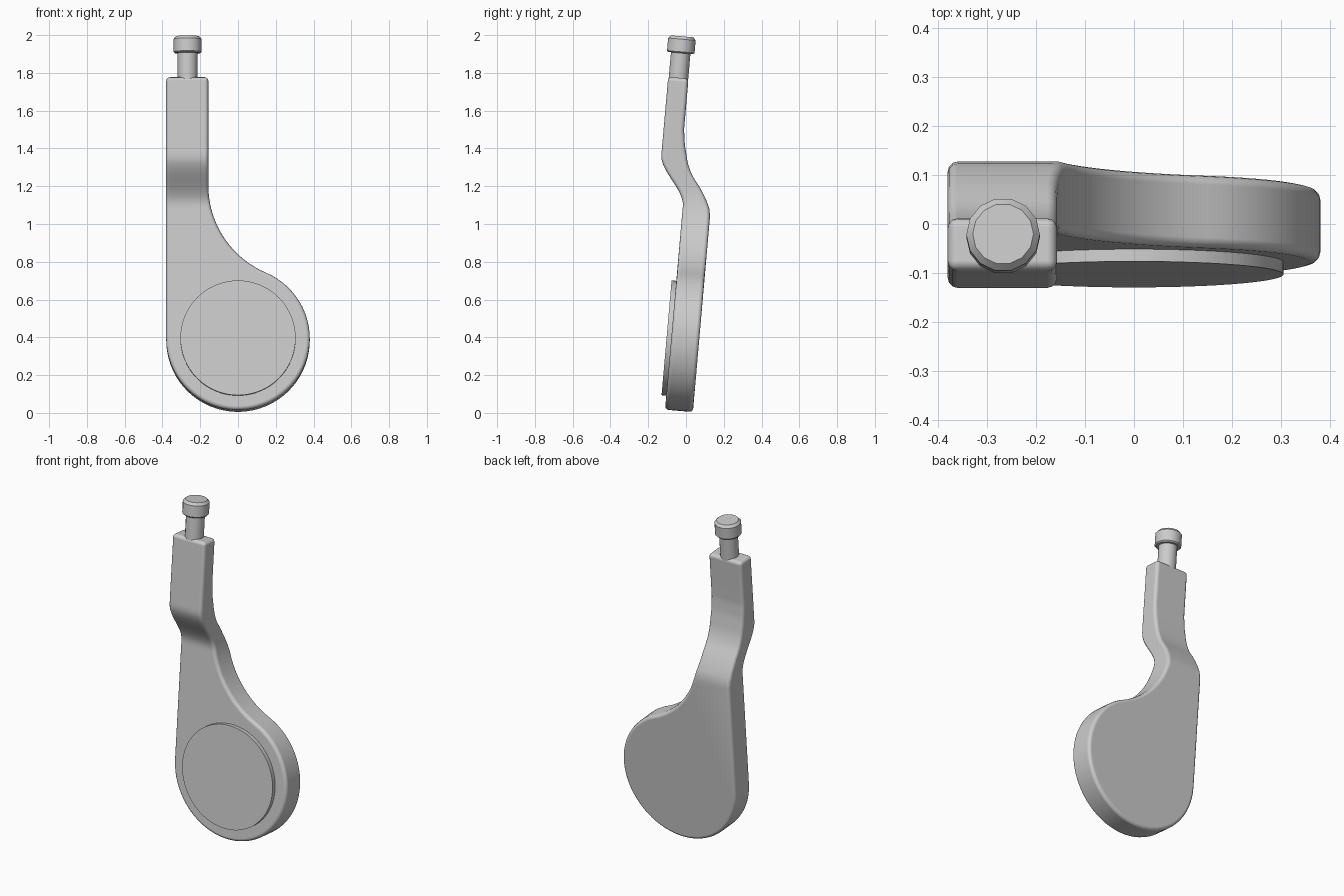
import bpy, bmesh, math
from mathutils import Matrix

if "Cube" in bpy.data.objects:
    bpy.data.objects.remove(bpy.data.objects["Cube"], do_unlink=True)

LEAN = Matrix.Rotation(math.radians(-5), 4, 'X')
R, CZ = 0.38, 0.387              # round base of the lever
LEFT, NECK = -0.38, -0.157       # sides of the arm
FILLET, FZ = 0.504, 1.2          # concave sweep from neck to base
TOP, BEND = 1.764, 1.05
ARM_X, ARM_Y = -0.267, -0.194    # axis of the pin

metal = bpy.data.materials.new("plain grey")
metal.use_nodes = True
metal.diffuse_color = (0.6, 0.6, 0.6, 1)
metal.node_tree.nodes["Principled BSDF"].inputs["Base Color"].default_value = (0.6, 0.6, 0.6, 1)


def finish(name, bm, bevel=0):
    bmesh.ops.recalc_face_normals(bm, faces=bm.faces)
    mesh = bpy.data.meshes.new(name)
    bm.to_mesh(mesh)
    bm.free()
    mesh.materials.append(metal)
    ob = bpy.data.objects.new(name, mesh)
    bpy.context.collection.objects.link(ob)
    ob.matrix_world = LEAN
    if bevel:
        mod = ob.modifiers.new("Rounded edges", 'BEVEL')
        mod.width, mod.segments = bevel, 3
        mod.limit_method, mod.angle_limit = 'ANGLE', math.radians(50)
        mod.harden_normals = True
    bpy.ops.object.select_all(action='DESELECT')
    ob.select_set(True)
    bpy.context.view_layer.objects.active = ob
    bpy.ops.object.shade_smooth_by_angle(angle=math.radians(35))
    return ob


def front_y(z):
    t = min(max((z - 1.09) / 0.26, 0), 1)
    return -0.112 - 0.137 * t * t * (3 - 2 * t)


BACK = [(1.05, 0.036), (1.09, 0.028), (1.125, 0.012), (1.16, -0.008), (1.2, -0.034),
        (1.245, -0.07), (1.28, -0.09), (1.322, -0.107), (1.414, -0.13), (1.494, -0.141), (TOP, -0.141)]


def back_y(z):
    if z <= BEND:
        return BACK[0][1]
    for (z0, y0), (z1, y1) in zip(BACK, BACK[1:]):
        if z <= z1 + 1e-5:
            return y0 + (y1 - y0) * (z - z0) / (z1 - z0)
    return BACK[-1][1]


def right_x(z):
    if z >= FZ:
        return NECK
    return NECK + FILLET - math.sqrt(FILLET ** 2 - (FZ - z) ** 2)


# Lever body: flat teardrop plate, then a cranked strip of quads
bm = bmesh.new()
cx = NECK + FILLET
touch = math.atan2(FZ - CZ, cx)
a0 = math.asin((FZ - BEND) / FILLET)
outline = [(right_x(BEND), BEND)]
for i in range(1, 13):
    a = a0 + (touch - a0) * i / 12
    outline.append((cx - FILLET * math.cos(a), FZ - FILLET * math.sin(a)))
for i in range(1, 49):
    a = touch - (touch + math.pi) * i / 48
    outline.append((R * math.cos(a), CZ + R * math.sin(a)))
outline.append((LEFT, BEND))
plate = [bm.verts.new((x, 0, z)) for x, z in outline]
bm.faces.new(plate)
low_r, low_l = plate[0], plate[-1]
rows = [BEND + 0.02 * i for i in range(1, 24)] + [TOP]
for z in rows:
    r = bm.verts.new((right_x(z), 0, z))
    l = bm.verts.new((LEFT, 0, z))
    bm.faces.new((low_l, low_r, r, l))
    low_r, low_l = r, l
front = list(bm.verts)
ext = bmesh.ops.extrude_face_region(bm, geom=bm.faces[:], use_keep_orig=True)
for v in front:
    v.co.y = front_y(v.co.z)
for v in ext["geom"]:
    if isinstance(v, bmesh.types.BMVert):
        v.co.y = back_y(v.co.z)
finish("lever_body", bm, 0.02)


def lathe(name, profile, sides, place):
    """Closed turned part from (radius, height) rings."""
    bm = bmesh.new()
    rings = [[bm.verts.new((r * math.cos(2 * math.pi * i / sides),
                            r * math.sin(2 * math.pi * i / sides), h)) for i in range(sides)]
             for r, h in profile]
    for a, b in zip(rings, rings[1:]):
        for i in range(sides):
            j = (i + 1) % sides
            bm.faces.new((a[i], a[j], b[j], b[i]))
    bm.faces.new(rings[0])
    bm.faces.new(rings[-1])
    bm.transform(place)
    return finish(name, bm)


# Raised round pad on the front of the base
lathe("front_pad", [(0.305, 0.08), (0.305, 0.137)], 64,
      Matrix.Translation((0, 0, CZ)) @ Matrix.Rotation(math.pi / 2, 4, 'X'))

# Pin with a chamfered head on top of the arm
pin = Matrix.Translation((ARM_X, ARM_Y, 0))
lathe("pin_stem", [(0.053, TOP - 0.04), (0.053, 1.91)], 14, pin)
lathe("pin_head", [(0.068, 1.895), (0.075, 1.902), (0.075, 1.969), (0.062, 1.984)], 14, pin)
